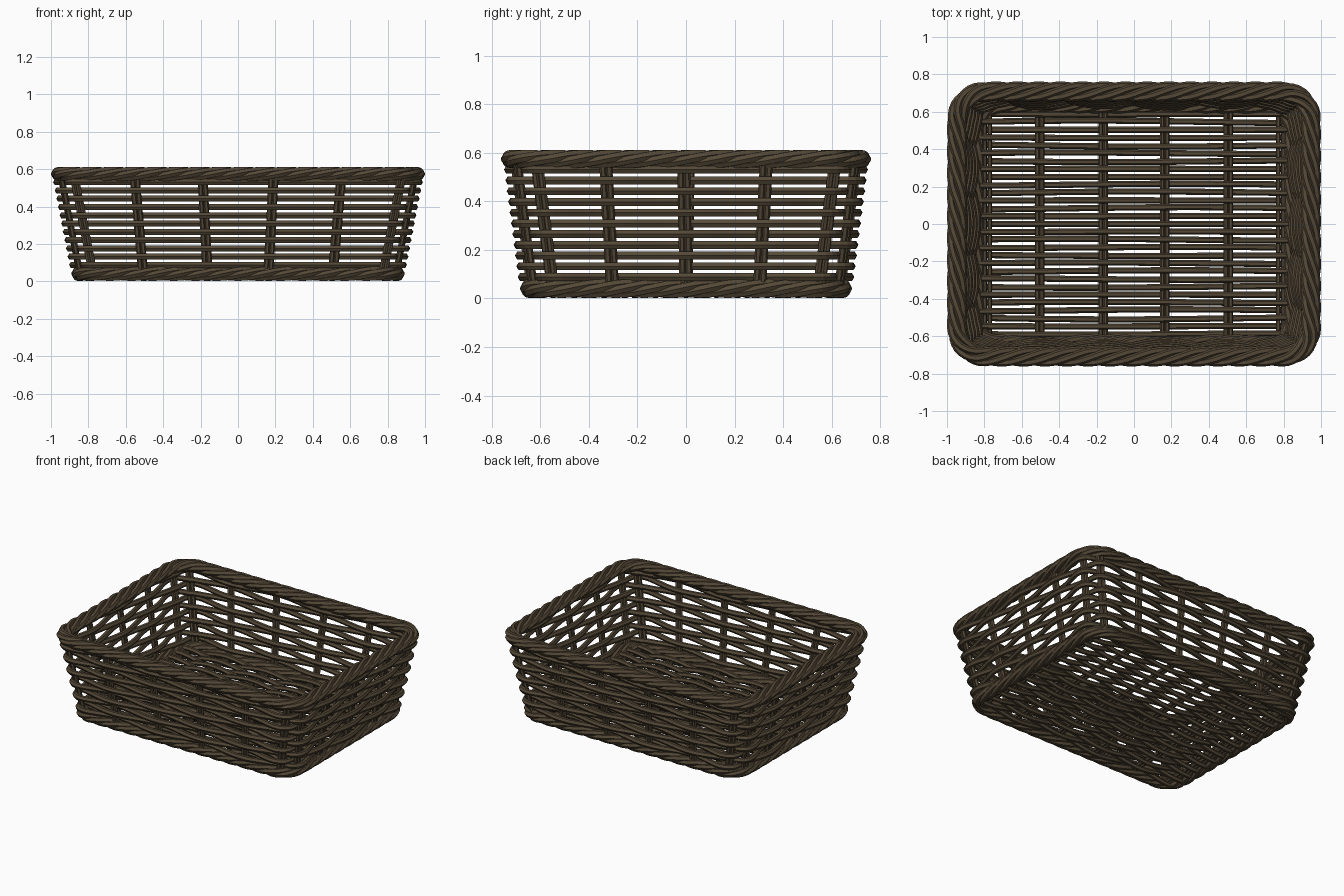
import bpy, math, random
from mathutils import Vector

if "Cube" in bpy.data.objects:
    bpy.data.objects.remove(bpy.data.objects["Cube"])

random.seed(4)
wicker = bpy.data.materials.new("dark_brown_wicker")
wicker.diffuse_color = (0.09, 0.066, 0.038, 1)
wicker.use_nodes = True
wicker.node_tree.nodes["Principled BSDF"].inputs["Base Color"].default_value = wicker.diffuse_color


def make_object(name, tubes):
    """tubes: list of (points, radius, reference axis, closed)"""
    verts, faces = [], []
    n = 6
    for pts, r, ref, closed in tubes:
        base, m = len(verts), len(pts)
        for i, p in enumerate(pts):
            a = pts[i - 1] if (i or closed) else p
            b = pts[(i + 1) % m] if (i < m - 1 or closed) else p
            t = (b - a).normalized()
            u = t.cross(ref).normalized()
            w = u.cross(t)
            for k in range(n):
                g = 2 * math.pi * k / n
                verts.append(p + r * (math.cos(g) * u + math.sin(g) * w))
        for i in range(m if closed else m - 1):
            j = (i + 1) % m
            for k in range(n):
                l = (k + 1) % n
                faces.append((base + i * n + k, base + i * n + l,
                              base + j * n + l, base + j * n + k))
        if not closed:
            faces.append(tuple(base + k for k in reversed(range(n))))
            faces.append(tuple(base + (m - 1) * n + k for k in range(n)))
    me = bpy.data.meshes.new(name)
    me.from_pydata([tuple(v) for v in verts], [], faces)
    me.materials.append(wicker)
    ob = bpy.data.objects.new(name, me)
    bpy.context.collection.objects.link(ob)
    return ob


def perimeter(hx, hy, r, step=0.02):
    """Rounded rectangle: list of (point, outward normal), counter-clockwise"""
    out = []
    corners = [(1, -1, -90), (1, 1, 0), (-1, 1, 90), (-1, -1, 180)]
    for c, (sx, sy, a0) in enumerate(corners):
        cx, cy = sx * (hx - r), sy * (hy - r)
        for k in range(11):
            a = math.radians(a0 + 9 * k)
            d = Vector((math.cos(a), math.sin(a), 0))
            out.append((Vector((cx, cy, 0)) + r * d, d))
        nx, ny, _ = corners[(c + 1) % 4]
        p, q = out[-1][0], Vector((nx * (hx - r), ny * (hy - r), 0)) + r * d
        cnt = int((q - p).length / step)
        out += [(p.lerp(q, k / cnt), d) for k in range(1, cnt)]
    return out


Z = Vector((0, 0, 1))


def wall(z):
    """Half sizes of the flaring wall at height z"""
    f = (z - 0.1) / 0.43
    return 0.863 + 0.083 * f, 0.652 + 0.055 * f


# Upright positions around the perimeter, as fractions of the half sizes
FX = (-0.915, -0.585, -0.195, 0.195, 0.585, 0.915)
FY = (-0.86, -0.47, 0, 0.47, 0.86)
STAKES = ([(f, -1) for f in FX] + [(1, f) for f in FY] +
          [(-f, 1) for f in FX] + [(-1, -f) for f in FY])


def stake_indices(path, hx, hy):
    return [min(range(len(path)), key=lambda i: (path[i][0] - Vector((fx * hx, fy * hy, 0))).length)
            for fx, fy in STAKES]


# Horizontal wall strands, woven in and out of the uprights
weavers = []
for row in range(11):
    z = 0.088 + 0.0442 * row
    hx, hy = wall(z)
    path = perimeter(hx, hy, 0.14)
    idx = stake_indices(path, hx, hy)
    m = len(path)
    off = [0] * m
    for s in range(len(idx)):
        a, b = idx[s], idx[(s + 1) % len(idx)]
        span = (b - a) % m
        for k in range(span):
            off[(a + k) % m] = 0.024 * math.cos(math.pi * (s + row + k / span))
    pts = [p + d * o + Z * z for (p, d), o in zip(path, off)]
    weavers.append((pts, 0.0185, Z, True))
make_object("wall_weavers", weavers)

# Paired uprights
posts = []
ends = []
for z in (0.03, 0.575):
    hx, hy = wall(z)
    path = perimeter(hx, hy, 0.14)
    ends.append([path[i] for i in stake_indices(path, hx, hy)])
for (p0, d0), (p1, d1) in zip(*ends):
    side = Z.cross(d0)
    for s in (-0.013, 0.013):
        posts.append(([p0 + side * s + Z * 0.03, p1 + side * s + Z * 0.575], 0.0135, d0, False))
make_object("wall_uprights", posts)


# Twisted rope borders
def rope(name, hx, hy, z, corner, rad, vert, r, turns, strands=5):
    path = perimeter(hx, hy, corner)
    m = len(path)
    dist = [0]
    for i in range(m):
        dist.append(dist[-1] + (path[(i + 1) % m][0] - path[i][0]).length)
    tubes = []
    for s in range(strands):
        pts = []
        for i, (p, d) in enumerate(path):
            a = 2 * math.pi * (turns * dist[i] / dist[-1] + s / strands)
            pts.append(p + d * rad * math.cos(a) + Z * (z + vert * math.sin(a)))
        tubes.append((pts, r, Z, True))
    make_object(name, tubes)


rope("top_rim", 0.946, 0.708, 0.574, 0.15, 0.034, 0.020, 0.020, 11)
rope("base_rim", 0.845, 0.637, 0.041, 0.13, 0.026, 0.021, 0.020, 10)

# Paired floor ribs running front to back
RIBS = (-0.785, -0.505, -0.165, 0.165, 0.505, 0.785)
make_object("floor_ribs", [([Vector((x + s, -0.63, 0.037)), Vector((x + s, 0.63, 0.037))], 0.0125, Z, False)
                           for x in RIBS for s in (-0.013, 0.013)])

# Floor strands woven over and under the ribs
knots = [-1.1] + list(RIBS) + [1.1]
rods = []
for row in range(29):
    y = -0.588 + 0.042 * row
    bow, mid = random.uniform(-0.007, 0.007), random.uniform(-0.4, 0.4)
    pts = []
    for i in range(67):
        x = -0.825 + 1.65 * i / 66
        k = max(j for j in range(7) if knots[j] <= x)
        u = k + (x - knots[k]) / (knots[k + 1] - knots[k])
        pts.append(Vector((x, y + bow * math.cos(2.5 * (x - mid)),
                           0.037 + 0.020 * math.cos(math.pi * (u + row)))))
    rods.append((pts, 0.0165, Z, False))
make_object("floor_weavers", rods)
